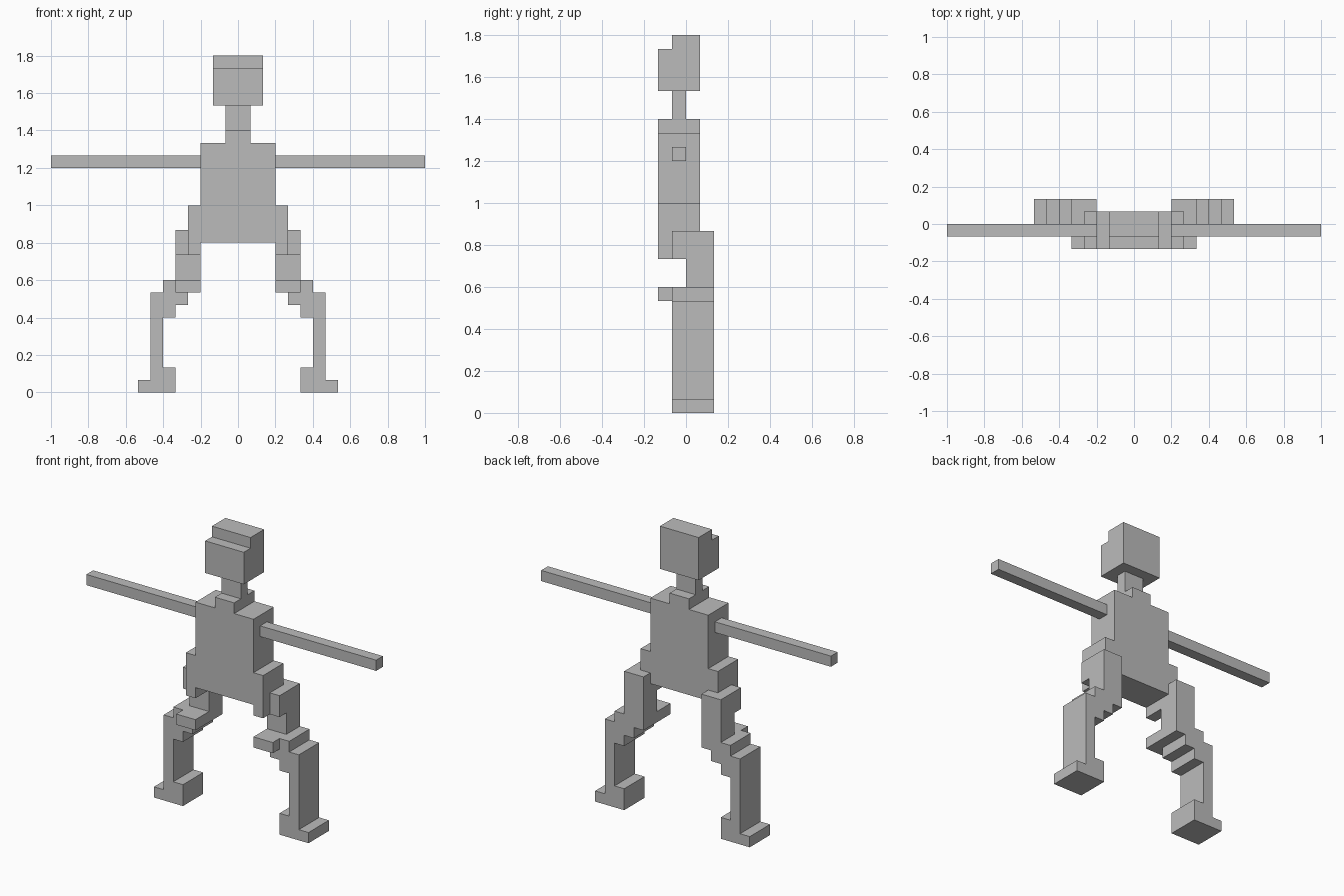
import bpy
import bmesh
import math

cube = bpy.data.objects.get("Cube")
if cube:
    bpy.data.objects.remove(cube, do_unlink=True)

UNIT = 1 / 15  # size of one block cell

grey = bpy.data.materials.new("plain grey")
grey.use_nodes = True
grey.diffuse_color = (0.5, 0.5, 0.5, 1)
grey.node_tree.nodes["Principled BSDF"].inputs["Base Color"].default_value = (0.5, 0.5, 0.5, 1)


def box(x0, x1, y0, y1, z0, z1):
    """Set of grid cells filling a box."""
    return {(x, y, z) for x in range(x0, x1) for y in range(y0, y1) for z in range(z0, z1)}


def mirrored(cells):
    return {(-x - 1, y, z) for x, y, z in cells}


def build(name, cells, solid):
    """Skin the cells, leaving out faces buried against neighbouring cells."""
    bm = bmesh.new()
    for cell in sorted(cells):
        for axis in range(3):
            for side in (0, 1):
                near = list(cell)
                near[axis] += 2 * side - 1
                if tuple(near) in solid:
                    continue
                corners = []
                for u, v in ((0, 0), (1, 0), (1, 1), (0, 1)):
                    p = list(cell)
                    p[axis] += side
                    p[(axis + 1) % 3] += u
                    p[(axis + 2) % 3] += v
                    corners.append(bm.verts.new([c * UNIT for c in p]))
                bm.faces.new(corners if side else corners[::-1])
    bmesh.ops.remove_doubles(bm, verts=bm.verts, dist=UNIT / 100)
    # Join the cell faces into large flat faces
    bmesh.ops.dissolve_limit(bm, angle_limit=math.radians(1), verts=bm.verts, edges=bm.edges)
    mesh = bpy.data.meshes.new(name)
    bm.to_mesh(mesh)
    bm.free()
    mesh.materials.append(grey)
    bpy.context.collection.objects.link(bpy.data.objects.new(name, mesh))


# Central parts: the head has a stepped brow
parts = {
    "head": box(-2, 2, -2, 1, 23, 26) | box(-2, 2, -1, 1, 26, 27),
    "neck": box(-1, 1, -1, 0, 21, 23),
    "collar": box(-1, 1, -2, 1, 20, 21),
    "torso": box(-3, 3, -2, 1, 12, 20),
}

# Paired parts, given for the left side
paired = {
    "arm": box(3, 15, -1, 0, 18, 19),
    "hip": box(3, 4, -2, 1, 13, 15) | box(3, 4, -2, -1, 11, 13),
    "thigh": box(3, 5, -1, 2, 11, 13) | box(3, 5, 0, 2, 9, 11),
    "knee": box(3, 5, -2, -1, 8, 9) | box(3, 6, -1, 2, 8, 9) | box(4, 6, -1, 2, 7, 8)
            | box(5, 6, -1, 2, 6, 7),
    "shin": box(6, 7, -1, 2, 2, 8),
    "foot": box(5, 8, -1, 2, 0, 1) | box(5, 7, -1, 2, 1, 2),
}
for name, cells in paired.items():
    parts["left_" + name] = cells
    parts["right_" + name] = mirrored(cells)

solid = set().union(*parts.values())
for name, cells in parts.items():
    build(name, cells, solid)
